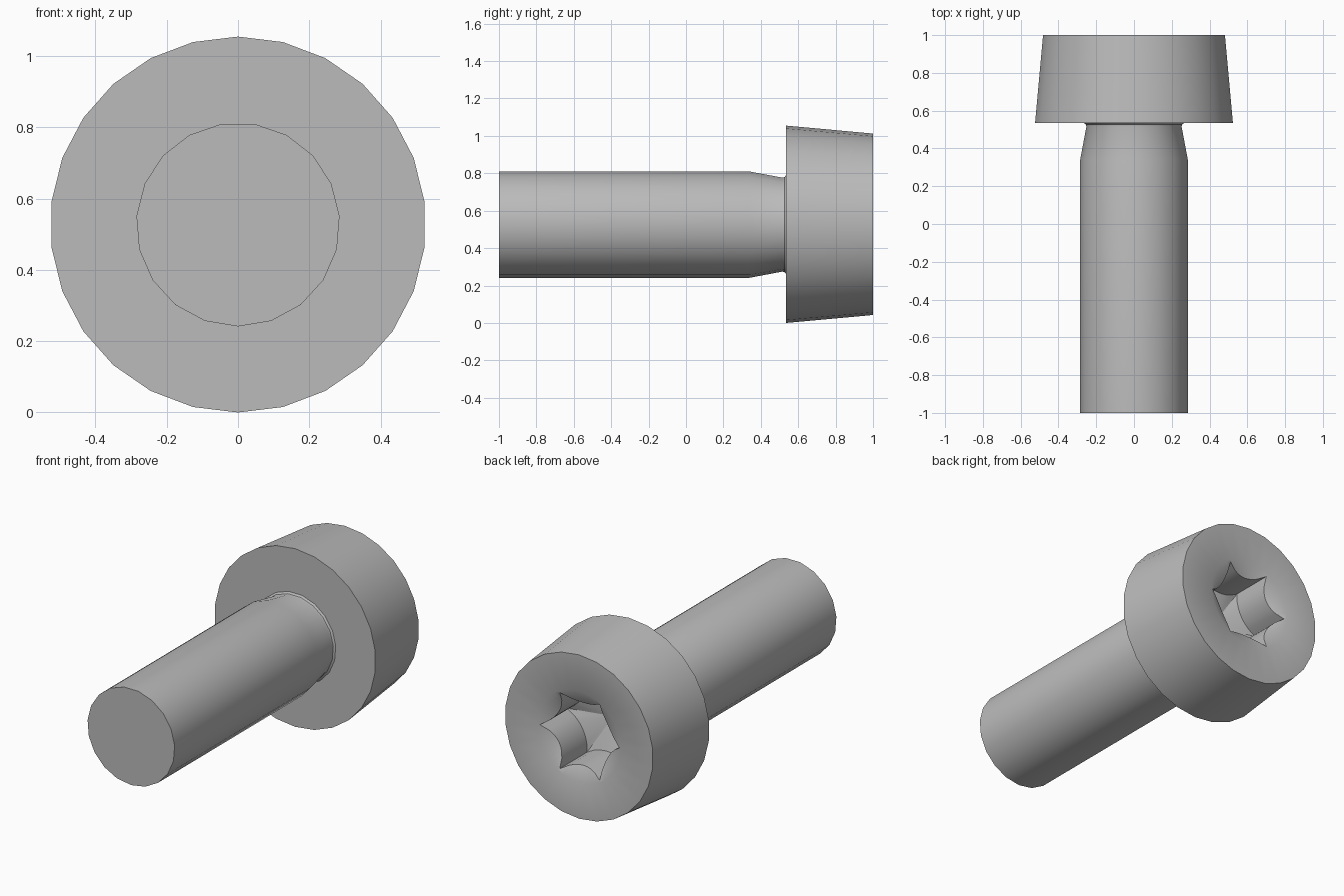
import bpy, bmesh
from math import sin, cos, pi, sqrt, radians

cube = bpy.data.objects.get("Cube")
if cube:
    bpy.data.objects.remove(cube)

AXIS_Z = 0.5275   # height of the screw axis

steel = bpy.data.materials.new("grey steel")
steel.use_nodes = True
steel.diffuse_color = (0.5, 0.5, 0.5, 1)
steel.node_tree.nodes["Principled BSDF"].inputs["Base Color"].default_value = (0.5, 0.5, 0.5, 1)


def ring(bm, sides, radius, y):
    """Ring about the screw axis; radius and y may be functions of the angle."""
    verts = []
    for i in range(sides):
        a = 2 * pi * i / sides - pi / 2
        r = radius(a) if callable(radius) else radius
        d = y(a) if callable(y) else y
        verts.append(bm.verts.new((r * cos(a), d, AXIS_Z + r * sin(a))))
    return verts


def skin(bm, lower, upper):
    n = len(lower)
    for i in range(n):
        j = (i + 1) % n
        bm.faces.new((lower[i], lower[j], upper[j], upper[i]))


def loop_edges(bm, verts):
    n = len(verts)
    return [bm.edges.get((verts[i], verts[(i + 1) % n])) for i in range(n)]


def finish(bm, name):
    bmesh.ops.recalc_face_normals(bm, faces=bm.faces)
    mesh = bpy.data.meshes.new(name)
    bm.to_mesh(mesh)
    bm.free()
    mesh.materials.append(steel)
    obj = bpy.data.objects.new(name, mesh)
    bpy.context.collection.objects.link(obj)
    bpy.ops.object.select_all(action='DESELECT')
    obj.select_set(True)
    bpy.context.view_layer.objects.active = obj
    bpy.ops.object.shade_smooth_by_angle(angle=radians(30))


# Shank: straight body, tapered neck and a small fillet under the head
bm = bmesh.new()
profile = [(0.286, -1), (0.286, 0.34), (0.253, 0.515), (0.256, 0.527), (0.268, 0.536)]
rings = [ring(bm, 19, r, y) for r, y in profile]
for a, b in zip(rings, rings[1:]):
    skin(bm, a, b)
bm.faces.new(rings[0])
bm.faces.new(rings[-1])
finish(bm, "shank")

# Head: tapered cylinder with a six-lobed socket
RIM, TIP, INNER, FLOOR = 0.27, 0.26, 0.185, 0.74
half = pi / 6
BULGE = (TIP ** 2 + INNER ** 2 - 2 * TIP * INNER * cos(half)) / (2 * (TIP * cos(half) - INNER))
CENTRE = INNER + BULGE


def star(a):
    """Socket radius: six arcs bulging inward that meet in sharp tips."""
    t = (a + half + pi / 6) % (pi / 3) - half
    return CENTRE * cos(t) - sqrt(BULGE ** 2 - (CENTRE * sin(t)) ** 2)


def lead_in(a):
    return 1 - 0.5 * (RIM - star(a))


bm = bmesh.new()
front = ring(bm, 26, 0.5275, 0.535)
back = ring(bm, 26, 0.485, 1)
skin(bm, front, back)
bm.faces.new(front)
socket = [ring(bm, 48, RIM, 1), ring(bm, 48, star, lead_in), ring(bm, 48, star, FLOOR)]
for a, b in zip(socket, socket[1:]):
    skin(bm, a, b)
tip = bm.verts.new((0, FLOOR - 0.06, AXIS_Z))
for i in range(48):
    bm.faces.new((socket[2][i], socket[2][(i + 1) % 48], tip))
bmesh.ops.triangle_fill(bm, use_beauty=True, normal=(0, 1, 0),
                        edges=loop_edges(bm, back) + loop_edges(bm, socket[0]))
finish(bm, "head")
